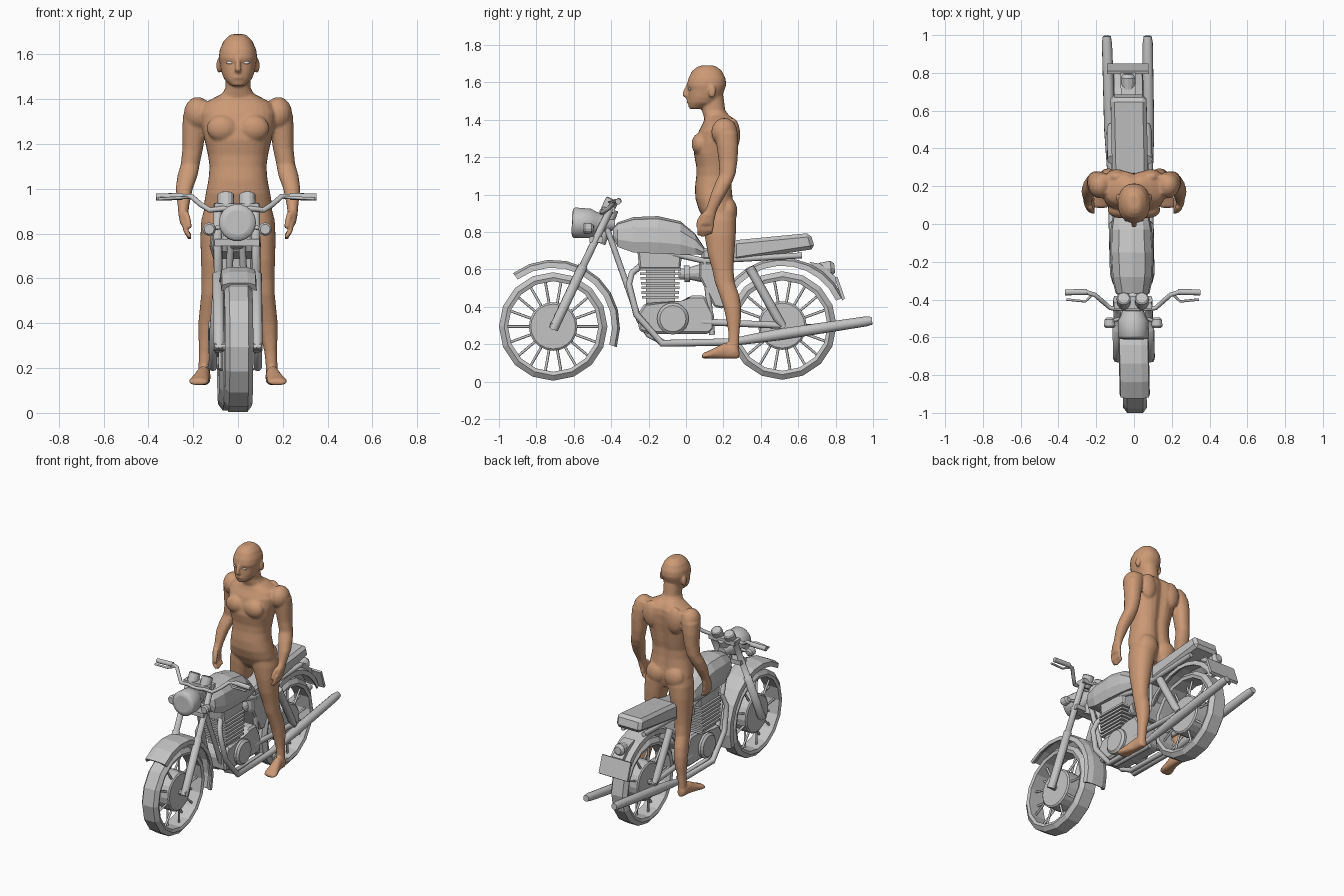
import bpy, bmesh, math
from mathutils import Vector as V, Matrix


def material(name, col):
    m = bpy.data.materials.new(name)
    m.diffuse_color = (*col, 1)
    return m


GREY = material("bike grey", (0.55, 0.55, 0.55))
SKIN = material("skin", (0.60, 0.32, 0.18))
WHITE = material("eye white", (0.8, 0.8, 0.8))


def finish(name, bm, mat=GREY, smooth=False):
    bmesh.ops.recalc_face_normals(bm, faces=bm.faces)
    for f in bm.faces:
        f.smooth = smooth and len(f.verts) <= 4
    me = bpy.data.meshes.new(name)
    bm.to_mesh(me)
    bm.free()
    me.materials.append(mat)
    ob = bpy.data.objects.new(name, me)
    bpy.context.collection.objects.link(ob)
    return ob


def loft(bm, rings, cyclic=False):
    vs = [[bm.verts.new(p) for p in r] for r in rings]
    n = len(vs[0])
    for a, b in zip(vs, vs[1:] + (vs[:1] if cyclic else [])):
        for i in range(n):
            bm.faces.new((a[i], a[(i + 1) % n], b[(i + 1) % n], b[i]))
    if not cyclic:
        bm.faces.new(vs[0])
        bm.faces.new(vs[-1])


def add_tube(bm, pts, r, n=8):
    pts = [V(p) for p in pts]
    rs = r if isinstance(r, list) else [r] * len(pts)
    u, rings = None, []
    for i, p in enumerate(pts):
        t = (pts[min(i + 1, len(pts) - 1)] - pts[max(i - 1, 0)]).normalized()
        u = t.orthogonal() if u is None else u - t * u.dot(t)
        u.normalize()
        w = t.cross(u)
        rings.append([p + rs[i] * (u * math.cos(a) + w * math.sin(a))
                      for a in (math.tau * k / n for k in range(n))])
    loft(bm, rings)


def tube(name, pts, r, n=10):
    bm = bmesh.new()
    add_tube(bm, pts, r, n)
    return finish(name, bm, smooth=True)


def lathe(name, prof, origin, axis, n=16, arc=None, closed=False, smooth=False):
    """prof holds (height along axis, radius); arc limits a closed profile to two angles."""
    w = V(axis).normalized()
    u = V((0, 1, 0)) if abs(w.x) > .9 else V((1, 0, 0))
    u = (u - w * u.dot(w)).normalized()
    v, o = w.cross(u), V(origin)
    pt = lambda h, r, a: o + w * h + (u * math.cos(a) + v * math.sin(a)) * r
    bm = bmesh.new()
    if closed:
        a0, a1 = [math.radians(d) for d in (arc or (0, 360))]
        angs = [a0 + (a1 - a0) * k / n for k in range(n + (1 if arc else 0))]
        loft(bm, [[pt(h, r, a) for h, r in prof] for a in angs], cyclic=not arc)
    else:
        loft(bm, [[pt(h, r, math.tau * k / n) for k in range(n)] for h, r in prof])
    return finish(name, bm, smooth=smooth)


def prism(name, yz, hw, bevel=0):
    bm = bmesh.new()
    loft(bm, [[(x, y, z) for y, z in yz] for x in (-hw, hw)])
    if bevel:
        bmesh.ops.bevel(bm, geom=bm.edges[:], offset=bevel, segments=1, affect='EDGES')
    return finish(name, bm)


# wheels, hubs, spokes
for tag, cy, cz in (("front", -.71, .295), ("rear", .515, .30)):
    c = (0, cy, cz)
    lathe(tag + "_tyre", [(-.056, .242), (-.063, .262), (-.042, .29), (.042, .29),
                          (.063, .262), (.056, .242)], c, (1, 0, 0), 16, closed=True)
    lathe(tag + "_hub", [(-.052, .12), (-.045, .13), (.045, .13), (.052, .12)], c, (1, 0, 0), 20)
    lathe(tag + "_axle", [(-.105, .018), (.105, .018)], c, (1, 0, 0), 10)
    bm = bmesh.new()
    for k in range(18):
        a = math.tau * k / 18
        d, x = V((0, math.cos(a), math.sin(a))), .03 * (-1) ** k
        add_tube(bm, [V(c) + d * .12 + V((x, 0, 0)), V(c) + d * .246 + V((x * .5, 0, 0))], .0075, 6)
    finish(tag + "_spokes", bm, smooth=True)

# mudguards
guard = [(-.08, .315), (-.075, .345), (-.04, .357), (.04, .357), (.075, .345),
         (.08, .315), (.07, .315), (.035, .347), (-.035, .347), (-.07, .315)]
lathe("front_mudguard", guard, (0, -.71, .295), (1, 0, 0), 9, (-18, 127), True)
lathe("rear_mudguard", guard, (0, .515, .305), (1, 0, 0), 9, (24, 150), True)

# tank: rounded sections along y (y, bottom, top, half width)
bm = bmesh.new()
rings = []
for y, z0, z1, hw in ((-.39, .77, .82, .06), (-.365, .72, .852, .09), (-.28, .69, .88, .11),
                      (-.15, .685, .885, .115), (-.03, .68, .858, .11), (.05, .68, .79, .095),
                      (.11, .675, .70, .08)):
    rings.append([(hw * x, y, z0 + (z1 - z0) * h) for x, h in
                  ((-.85, 0), (-1, .3), (-.92, .7), (-.6, .93), (0, 1),
                   (.6, .93), (.92, .7), (1, .3), (.85, 0))])
loft(bm, rings)
finish("tank", bm)

# seat, side covers, tail
prism("seat_front", [(.08, .65), (.08, .71), (.26, .745), (.27, .645)], .085, .015)
prism("seat_rear", [(.25, .643), (.25, .755), (.665, .795), (.69, .71)], .095, .02)
prism("side_cover", [(.07, .64), (.07, .56), (.15, .4), (.2, .39), (.24, .46), (.24, .64)], .085, .01)
prism("number_plate", [(.795, .555), (.81, .56), (.85, .445), (.835, .435)], .11)
lathe("tail_light", [(0, .035), (.06, .04), (.08, .025)], (0, .715, .60), (0, 1, .1), 12)
prism("tail_bracket", [(.66, .64), (.72, .63), (.80, .56), (.80, .5), (.72, .57)], .04)

# engine
prism("cylinder_head", [(-.26, .70), (-.25, .6), (-.03, .6), (-.02, .70)], .075, .01)
for i in range(7):
    z, e = .445 + i * .025, .002 * i
    prism("cylinder_fin", [(-.235 - e, z), (-.235 - e, z + .014), (-.04 + e, z + .014), (-.04 + e, z)], .088)
prism("cylinder_barrel", [(-.215, .41), (-.215, .61), (-.06, .61), (-.06, .41)], .07)
prism("crankcase", [(-.25, .27), (-.26, .36), (-.22, .42), (-.02, .42), (.02, .46), (.1, .46),
                    (.15, .36), (.15, .28), (.12, .255), (-.2, .255)], .09, .012)
lathe("engine_cover", [(-.118, .07), (-.105, .085), (.105, .085), (.118, .07)], (0, -.07, .337), (1, 0, 0), 20)
lathe("carburettor", [(0, .03), (.03, .03), (.03, .045), (.06, .045), (.06, .034), (.12, .05)],
      (0, -.04, .575), (0, 1, .05), 14)

# frame, suspension and exhaust, on both sides
for s in (-1, 1):
    tube("down_tube", [(s * .02, -.43, .84), (s * .05, -.25, .33), (s * .06, -.2, .25), (s * .06, -.11, .205),
                       (s * .06, .2, .205)], .016)
    tube("rear_frame", [(s * .05, -.36, .75), (s * .07, .1, .645), (s * .08, .62, .675)], .016)
    tube("seat_tube", [(s * .07, .1, .65), (s * .07, .14, .25)], .016)
    tube("swing_arm", [(s * .075, .08, .32), (s * .085, .53, .30)], .018)
    tube("rear_shock", [(s * .095, .34, .61), (s * .095, .49, .34), (s * .095, .52, .30)], [.025, .025, .018])
    tube("exhaust", [(s * .04, -.23, .63), (s * .07, -.29, .58), (s * .09, -.305, .52), (s * .1, -.265, .36),
                     (s * .1, -.13, .205), (s * .1, .25, .212), (s * .1, .36, .23), (s * .102, .5, .252),
                     (s * .108, .96, .322), (s * .108, .995, .326)],
         [.017, .017, .017, .018, .019, .02, .026, .031, .027, .021], 12)
    tube("fork_leg", [(s * .085, -.71, .28), (s * .085, -.55, .62), (s * .085, -.55, .62), (s * .085, -.4, .93)],
         [.026, .026, .02, .02])
    tube("handlebar", [(0, -.45, .90), (s * .06, -.45, .912), (s * .12, -.445, .905), (s * .16, -.41, .93),
                       (s * .2, -.375, .965), (s * .25, -.36, .966)], .012)
    tube("grip", [(s * .24, -.36, .966), (s * .358, -.362, .963)], .016)
    tube("lever", [(s * .22, -.38, .962), (s * .25, -.41, .96), (s * .35, -.40, .955)], .007, 6)
    lathe("gauge", [(0, .028), (.02, .036), (.08, .037), (.085, .03)], (s * .048, -.43, .90), (0, .45, .89), 14)
    lathe("indicator", [(-.025, .015), (-.015, .026), (.02, .03), (.03, .022)], (s * .125, -.52, .82), (0, -1, 0), 12)
    tube("indicator_stalk", [(s * .07, -.5, .83), (s * .12, -.515, .82)], .01, 6)
for z, y in ((.92, -.42), (.76, -.485)):
    prism("fork_clamp", [(y - .03, z - .015), (y - .03, z + .015), (y + .04, z + .015), (y + .04, z - .015)], .1)
tube("steering_head", [(0, -.46, .74), (0, -.39, .92)], .03)
lathe("headlight", [(0, .055), (.004, .075), (.015, .083), (.1, .08), (.12, .068), (.2, .04), (.23, .03)],
      (0, -.61, .85), (0, 1, -.04), 18, smooth=True)

# the bike leans slightly off the centre line
skew = Matrix.Translation((-.015, 0, 0))
skew[0][1] = -.021
for ob in list(bpy.data.objects):
    ob.data.transform(skew)


# rider body: elliptic lofts fused into one skin
def ring(z, x, hw, y0, y1, p=.9, groove=0, n=28):
    out = []
    for k in range(n):
        c, s = math.cos(math.tau * k / n), math.sin(math.tau * k / n)
        px = hw * math.copysign(abs(c) ** p, c)
        py = (y1 - y0) / 2 * math.copysign(abs(s) ** p, s)
        if s > 0:
            py -= groove * math.exp(-(px / .03) ** 2)
        out.append((x + px, (y0 + y1) / 2 + py, z))
    return out


def ball(bm, c, r):
    bmesh.ops.create_uvsphere(bm, u_segments=16, v_segments=10, radius=1,
                              matrix=Matrix.Translation(c) @ Matrix.Diagonal((*r, 1)))


bm = bmesh.new()
# torso
loft(bm, [ring(z, 0, w, a, b, .85, .018) for z, w, a, b in (
    (1.43, .06, .1, .235), (1.41, .10, .1, .26), (1.38, .155, .09, .28), (1.34, .17, .068, .285),
    (1.28, .162, .05, .28), (1.22, .15, .042, .27), (1.15, .134, .055, .26), (1.10, .127, .055, .25),
    (1.04, .132, .048, .25), (.98, .144, .05, .255), (.92, .154, .068, .262), (.86, .14, .1, .255),
    (.82, .09, .13, .24))])
# neck and head
loft(bm, [ring(z, 0, w, a, b) for z, w, a, b in (
    (1.53, .056, .08, .2), (1.45, .056, .085, .21), (1.40, .085, .1, .25))])
loft(bm, [ring(z, 0, w, a, b) for z, w, a, b in (
    (1.69, .03, .08, .15), (1.68, .045, .055, .17), (1.66, .064, .032, .193), (1.62, .082, .012, .212),
    (1.585, .086, .004, .215), (1.562, .082, .012, .207), (1.52, .074, .01, .19), (1.49, .062, .011, .165),
    (1.47, .042, .014, .12), (1.458, .028, .02, .08))])
add_tube(bm, [(0, .01, 1.585), (0, -.003, 1.55), (0, -.006, 1.535), (0, .01, 1.522)], [.009, .013, .016, .012])
ball(bm, (0, .012, 1.497), (.022, .01, .009))
for s in (-1, 1):
    ball(bm, (s * .086, .14, 1.55), (.011, .02, .034))      # ear
    ball(bm, (s * .07, .075, 1.27), (.07, .045, .06))       # chest
    ball(bm, (s * .09, .25, 1.32), (.06, .04, .09))         # shoulder blade
    ball(bm, (s * .07, .225, .91), (.072, .05, .075))       # buttock
    ball(bm, (s * .18, .205, 1.335), (.062, .07, .075))     # shoulder
    # arm
    loft(bm, [ring(z, s * x, w, y - d, y + d) for z, x, y, w, d in (
        (1.39, .16, .21, .045, .05), (1.33, .185, .215, .06, .062), (1.26, .197, .222, .052, .058),
        (1.18, .202, .225, .046, .05), (1.11, .213, .222, .042, .043), (1.06, .225, .2, .045, .045),
        (1.0, .24, .172, .038, .04), (.92, .244, .137, .025, .03), (.90, .243, .13, .024, .03))])
    # hand with fingers and thumb
    loft(bm, [ring(z, s * x, w, y - d, y + d) for z, x, y, w, d in (
        (.93, .244, .138, .023, .028), (.89, .245, .122, .022, .037), (.84, .24, .108, .017, .04))])
    for i in range(4):
        y = .078 + i * .021
        add_tube(bm, [(s * .24, y, .85), (s * .232, y - .008, .81), (s * .212, y - .01, .775 + .008 * abs(i - 1))],
                 [.013, .012, .01])
    add_tube(bm, [(s * .235, .095, .895), (s * .222, .07, .86), (s * .215, .062, .825)], [.016, .013, .011])
    # leg
    loft(bm, [ring(z, s * x, w, a, b) for z, x, w, a, b in (
        (.92, .078, .07, .09, .26), (.86, .084, .08, .092, .268), (.78, .097, .071, .1, .266),
        (.68, .107, .058, .117, .258), (.60, .114, .049, .14, .254), (.53, .12, .044, .155, .26),
        (.46, .129, .042, .18, .285), (.40, .134, .043, .2, .294), (.34, .139, .037, .214, .294),
        (.27, .146, .028, .226, .286), (.21, .15, .026, .228, .284), (.15, .152, .028, .22, .282))])
    # foot
    loft(bm, [[(s * x + w * c, y, .125 + h * max(0, .45 + .55 * d))
               for c, d in ((math.cos(math.tau * k / 16), math.sin(math.tau * k / 16)) for k in range(16))]
              for y, x, w, h in ((.285, .152, .018, .05), (.265, .152, .03, .075), (.21, .155, .032, .085),
                                 (.16, .165, .038, .06), (.12, .173, .046, .04), (.095, .176, .042, .03),
                                 (.085, .176, .034, .02))])
body = finish("rider_body", bm, SKIN, True)
fuse = body.modifiers.new("fuse", 'REMESH')
fuse.mode, fuse.voxel_size, fuse.use_smooth_shade = 'VOXEL', .007, True
relax = body.modifiers.new("relax", 'SMOOTH')
relax.factor, relax.iterations = .5, 4

# eyes
for s in (-1, 1):
    bm = bmesh.new()
    ball(bm, (s * .036, .021, 1.563), (.016, .008, .007))
    finish("rider_eye", bm, WHITE, True)
